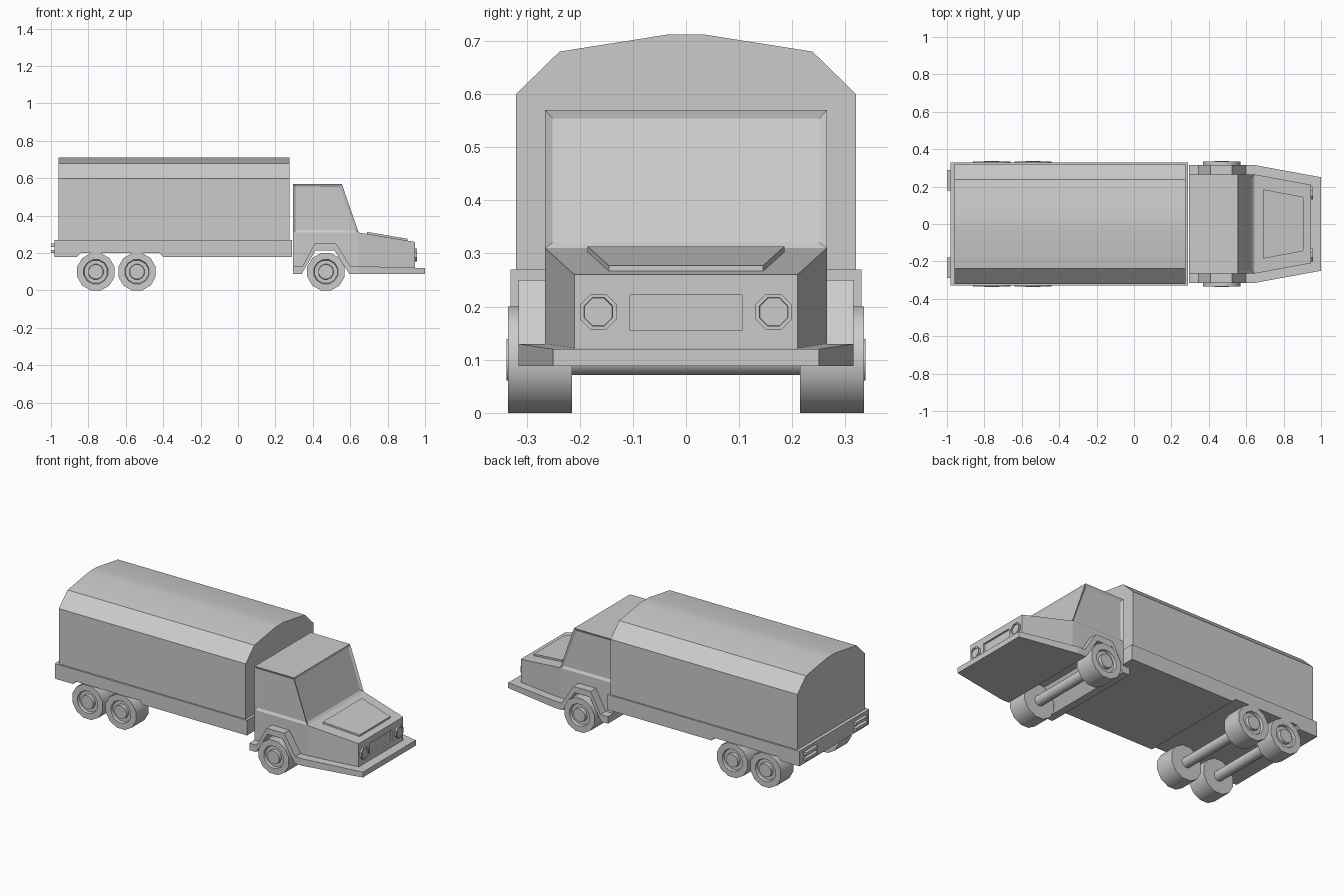
import bpy, bmesh, math

if "Cube" in bpy.data.objects:
    bpy.data.objects.remove(bpy.data.objects["Cube"])


def finish(name, bm, smooth=False):
    bmesh.ops.recalc_face_normals(bm, faces=bm.faces)
    me = bpy.data.meshes.new(name)
    bm.to_mesh(me)
    bm.free()
    ob = bpy.data.objects.new(name, me)
    bpy.context.collection.objects.link(ob)
    if smooth:
        bpy.ops.object.select_all(action='DESELECT')
        ob.select_set(True)
        bpy.context.view_layer.objects.active = ob
        bpy.ops.object.shade_smooth_by_angle(angle=math.radians(32))
    return ob


def loft(rings):
    """Closed solid through matching rings of 3D points."""
    bm = bmesh.new()
    vs = [[bm.verts.new(p) for p in r] for r in rings]
    n = len(vs[0])
    for a, b in zip(vs, vs[1:]):
        for i in range(n):
            j = (i + 1) % n
            bm.faces.new((a[i], a[j], b[j], b[i]))
    bm.faces.new(vs[0])
    bm.faces.new(vs[-1])
    bmesh.ops.recalc_face_normals(bm, faces=bm.faces)
    return bm


def prism(profile, half):
    """Side (x, z) profile extruded across the width."""
    return loft([[(x, y, z) for x, z in profile] for y in (-half, half)])


def section(x, half, z0, z1):
    return [(x, -half, z0), (x, half, z0), (x, half, z1), (x, -half, z1)]


def box(name, x0, x1, y0, y1, z0, z1):
    return finish(name, loft([[(x, y0, z0), (x, y1, z0), (x, y1, z1), (x, y0, z1)]
                              for x in (x0, x1)]))


def lathe(name, cx, cy, cz, profile, n, axis, sign=1, smooth=False):
    """Revolve (radius, offset) points round the x or y axis."""
    rings = []
    for r, d in profile:
        ring = []
        for i in range(n):
            a = 2 * math.pi * (i + 0.5) / n
            u, w = r * math.cos(a), r * math.sin(a)
            ring.append((cx + u, cy + sign * d, cz + w) if axis == 'y'
                        else (cx + sign * d, cy + u, cz + w))
        rings.append(ring)
    return finish(name, loft(rings), smooth)


# Cargo cover
half = [(0.32, 0.26), (0.32, 0.6), (0.238, 0.68), (0.035, 0.712)]
outline = half + [(-y, z) for y, z in reversed(half)]
finish("cargo_cover", loft([[(x, y, z) for y, z in outline] for x in (-0.96, 0.275)]), True)

# Cargo bed, raised underneath over the rear wheels
finish("cargo_bed", prism([(-0.98, 0.18), (-0.86, 0.18), (-0.84, 0.2), (-0.42, 0.2),
                           (-0.40, 0.18), (0.29, 0.18), (0.29, 0.27), (-0.98, 0.27)], 0.33))

# Upper cab with recessed windscreen and side windows
bm = prism([(0.295, 0.31), (0.295, 0.57), (0.555, 0.57), (0.645, 0.31)], 0.265)
panes = [f for f in bm.faces
         if abs(f.normal.y) > 0.9 or (f.normal.x > 0.5 and f.normal.z > 0.1)]
bmesh.ops.inset_individual(bm, faces=panes, thickness=0.02, depth=-0.008)
finish("cab_upper", bm)

# Lower cab, with the wheel arch running right across
arch = [(0.595, 0.088), (0.515, 0.215), (0.415, 0.215), (0.34, 0.088)]
finish("cab_lower", prism([(0.295, 0.31), (0.645, 0.31), (0.645, 0.09)] + arch
                          + [(0.295, 0.088)], 0.265))

# Wheel-arch fenders
finish("fenders", prism([(0.295, 0.13), (0.345, 0.13), (0.41, 0.25), (0.525, 0.25),
                         (0.6, 0.13), (0.645, 0.13), (0.645, 0.088)] + arch
                        + [(0.295, 0.088)], 0.315))

# Tapered front bumper
finish("bumper", loft([section(0.645, 0.315, 0.088, 0.13), section(1.0, 0.25, 0.088, 0.12)]))

# Tapered hood with a recessed grille
bm = loft([section(0.645, 0.265, 0.11, 0.31), section(0.945, 0.21, 0.11, 0.26)])
nose = [f for f in bm.faces if f.normal.x > 0.9]
for depth in (0, 0.01):
    bmesh.ops.inset_individual(bm, faces=nose, thickness=0.02 if depth == 0 else 0.002)
    for v in nose[0].verts:
        v.co = (0.945 - depth, math.copysign(0.105, v.co.y),
                0.222 if v.co.z > 0.19 else 0.155)
finish("hood", bm)

# Raised hood panel
finish("hood_panel", loft([section(0.69, 0.185, 0.29, 0.313), section(0.905, 0.145, 0.25, 0.277)]))

# Headlights with recessed lenses, tail lights
for s, side in ((-1, "right"), (1, "left")):
    lathe("headlight_" + side, 0.94, s * 0.165, 0.19,
          [(0.037, 0), (0.037, 0.016), (0.029, 0.016), (0.028, 0.01)], 8, 'x')
    ya, yb = sorted((s * 0.18, s * 0.29))
    box("tail_light_lower_" + side, -1.0, -0.97, ya, yb, 0.2, 0.217)
    box("tail_light_upper_" + side, -1.0, -0.97, ya, yb, 0.233, 0.25)

# Axles and wheels
tyre = [(0.1035, 0.215), (0.1035, 0.335), (0.067, 0.335), (0.063, 0.32),
        (0.042, 0.32), (0.04, 0.338)]
for x, place in ((-0.76, "rear"), (-0.54, "middle"), (0.47, "front")):
    lathe(place + "_axle", x, 0, 0.1, [(0.03, -0.22), (0.03, 0.22)], 12, 'y', 1, True)
    for s, side in ((-1, "right"), (1, "left")):
        lathe(f"{place}_wheel_{side}", x, 0, 0.1, tyre, 12, 'y', s, True)
